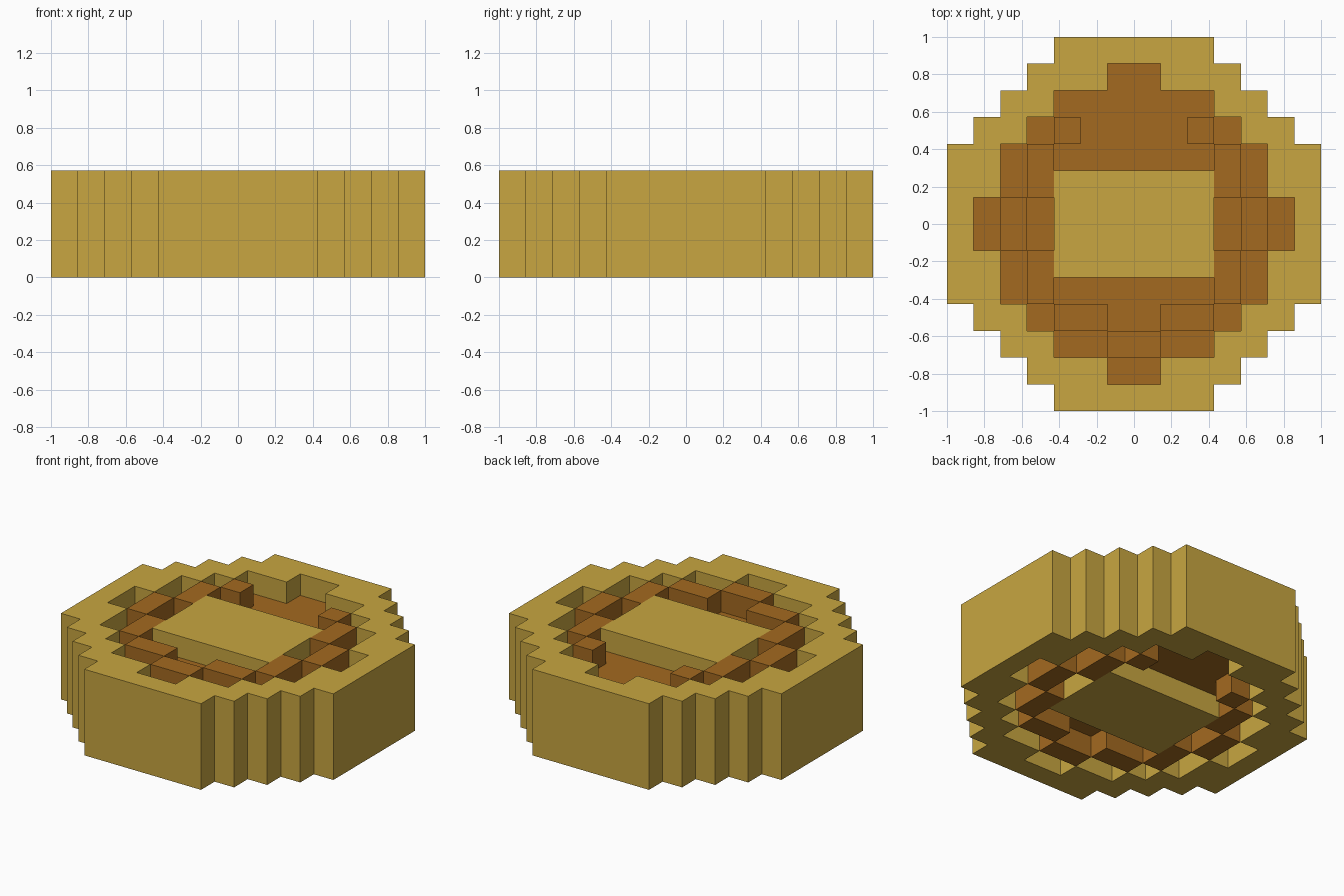
import bpy, bmesh, math

if "Cube" in bpy.data.objects:
    bpy.data.objects.remove(bpy.data.objects["Cube"])

U = 1 / 7                      # grid step: the model is 14 steps wide, 4 tall
H = 4 * U

# half width of each row of cells, counted outwards from the middle
OUTER = [7, 7, 7, 6, 5, 4, 3]
INNER = [6, 5, 5, 4, 3, 1, 0]


def material(name, rgb):
    m = bpy.data.materials.new(name)
    m.diffuse_color = (*rgb, 1)
    m.use_nodes = True
    m.node_tree.nodes["Principled BSDF"].inputs["Base Color"].default_value = m.diffuse_color
    return m


YELLOW = material("golden yellow", (0.578, 0.381, 0.052))
BROWN = material("toasted brown", (0.371, 0.144, 0.0144))


def add_object(name, bm, mat):
    bmesh.ops.recalc_face_normals(bm, faces=bm.faces)
    me = bpy.data.meshes.new(name)
    bm.to_mesh(me)
    bm.free()
    me.materials.append(mat)
    ob = bpy.data.objects.new(name, me)
    bpy.context.collection.objects.link(ob)
    return ob


def disc(rows):
    """Cells inside a stepped disc."""
    cells = set()
    for j in range(-7, 7):
        half = rows[j if j >= 0 else -j - 1]
        cells |= {(i, j) for i in range(-half, half)}
    return cells


def slab(name, cells, z0, z1, mat):
    """Flat sheet of grid cells, extruded from z0 to z1."""
    bm = bmesh.new()
    for i, j in sorted(cells):
        corners = [(i, j), (i + 1, j), (i + 1, j + 1), (i, j + 1)]
        bm.faces.new([bm.verts.new((x * U, y * U, z0)) for x, y in corners])
    bmesh.ops.remove_doubles(bm, verts=bm.verts, dist=1e-4)
    ext = bmesh.ops.extrude_face_region(bm, geom=bm.faces[:], use_keep_orig=True)
    top = [v for v in ext["geom"] if isinstance(v, bmesh.types.BMVert)]
    bmesh.ops.translate(bm, verts=top, vec=(0, 0, z1 - z0))
    return add_object(name, bm, mat)


def block(name, x0, x1, y0, y1, mat):
    """Full-height box given in grid steps."""
    bm = bmesh.new()
    bmesh.ops.create_cube(bm, size=1)
    for v in bm.verts:
        v.co = (U * (x1 if v.co.x > 0 else x0),
                U * (y1 if v.co.y > 0 else y0),
                H if v.co.z > 0 else 0)
    return add_object(name, bm, mat)


# outer rim, with a stepped opening
inside = disc(INNER)
slab("outer_rim", disc(OUTER) - inside, 0, H, YELLOW)

# recessed filling, one step below the rim on top and bottom
hub = {(i, j) for i in range(-3, 3) for j in range(-2, 2)}
slab("filling_band", inside - hub, U, 3 * U, BROWN)

# centre plate, level with the rim
block("centre_plate", -3, 3, -2, 2, YELLOW)

# raised blocks, mirrored left and right; the back stays open
for s, side in ((1, "right"), (-1, "left")):
    for name, x0, x1, y0, y1 in (("side_block", 4, 5, -1, 1),
                                 ("side_front_block", 3, 4, -3, -1),
                                 ("side_back_block", 3, 4, 1, 3),
                                 ("front_corner_block", 1, 3, -4, -3),
                                 ("back_corner_block", 2, 3, 3, 4)):
        a, b = sorted((s * x0, s * x1))
        block(f"{name}_{side}", a, b, y0, y1, BROWN)
block("front_block", -1, 1, -5, -4, BROWN)
